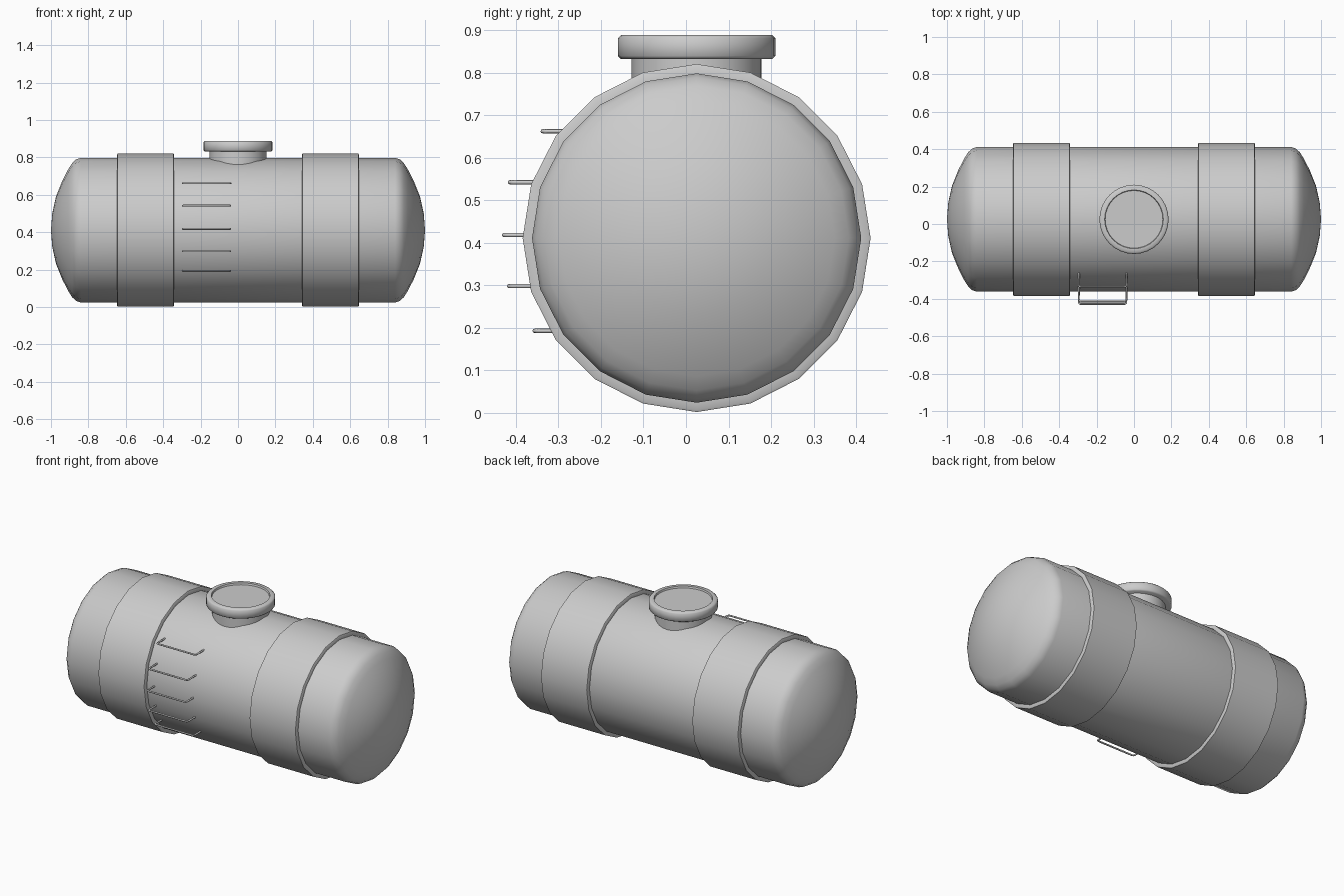
import bpy, bmesh, math
from mathutils import Vector

if "Cube" in bpy.data.objects:
    bpy.data.objects.remove(bpy.data.objects["Cube"])

CY, CZ = 0.025, 0.411  # tank axis


def lathe(name, profile, sides, axis, centre, closed=False, angle=35):
    """Revolve (along, radius) points about the x or z axis."""
    bm = bmesh.new()
    rings = []
    for a, r in profile:
        n = 1 if r == 0 else sides
        ring = []
        for i in range(n):
            t = 2 * math.pi * i / sides
            u, v = r * math.cos(t), r * math.sin(t)
            co = (a, u, v) if axis == 'x' else (u, v, a)
            ring.append(bm.verts.new(Vector(co) + Vector(centre)))
        rings.append(ring)
    pairs = list(zip(rings, rings[1:]))
    if closed:
        pairs.append((rings[-1], rings[0]))
    for p, q in pairs:
        for i in range(sides):
            j = (i + 1) % sides
            quad = [p[i % len(p)], p[j % len(p)], q[j % len(q)], q[i % len(q)]]
            bm.faces.new(list(dict.fromkeys(quad)))
    bmesh.ops.recalc_face_normals(bm, faces=bm.faces)
    return finish(name, bm, angle)


def finish(name, bm, angle):
    me = bpy.data.meshes.new(name)
    bm.to_mesh(me)
    bm.free()
    ob = bpy.data.objects.new(name, me)
    bpy.context.collection.objects.link(ob)
    bpy.ops.object.select_all(action='DESELECT')
    ob.select_set(True)
    bpy.context.view_layer.objects.active = ob
    bpy.ops.object.shade_smooth_by_angle(angle=math.radians(angle))
    return ob


# Tank shell with domed ends
dome = [(1.0, 0), (0.993, 0.09), (0.973, 0.18), (0.94, 0.262), (0.908, 0.325),
        (0.887, 0.358), (0.866, 0.378), (0.84, 0.387)]
lathe('tank_body', [(-x, r) for x, r in dome] + dome[::-1], 20, 'x', (0, CY, CZ), angle=40)

# Two raised bands
for side, label in ((-1, 'left'), (1, 'right')):
    band = [(-0.152, 0.38), (-0.152, 0.404), (-0.149, 0.409),
            (0.149, 0.409), (0.152, 0.404), (0.152, 0.38)]
    lathe(label + '_band', band, 20, 'x', (side * 0.494, CY, CZ), closed=True)

# Hatch neck and rimmed lid
lathe('hatch_neck', [(0.70, 0), (0.70, 0.153), (0.85, 0.153), (0.85, 0)],
      32, 'z', (0, CY, 0))
lathe('hatch_lid', [(0.832, 0), (0.832, 0.178), (0.839, 0.185), (0.881, 0.185),
                    (0.888, 0.178), (0.888, 0.157), (0.878, 0.154), (0.878, 0)],
      32, 'z', (0, CY, 0), angle=50)

# Ladder rungs: bent rods following the tank side
X0, X1, B = -0.295, -0.041, 0.01
rungs = [(0.662, -0.337), (0.542, -0.414), (0.418, -0.428), (0.298, -0.416), (0.193, -0.356)]
for k, (z, y) in enumerate(rungs):
    y_in = CY - math.sqrt(0.387 ** 2 - (z - CZ) ** 2) + 0.012
    cu = bpy.data.curves.new('rung_%d' % (k + 1), 'CURVE')
    cu.dimensions = '3D'
    cu.bevel_depth = 0.005
    cu.bevel_resolution = 2
    cu.use_fill_caps = True
    path = [(X0, y_in), (X0, y + B), (X0 + B * 0.3, y + B * 0.3), (X0 + B, y),
            (X1 - B, y), (X1 - B * 0.3, y + B * 0.3), (X1, y + B), (X1, y_in)]
    sp = cu.splines.new('POLY')
    sp.points.add(len(path) - 1)
    for p, (px, py) in zip(sp.points, path):
        p.co = (px, py, z, 1)
    bpy.context.collection.objects.link(bpy.data.objects.new(cu.name, cu))
